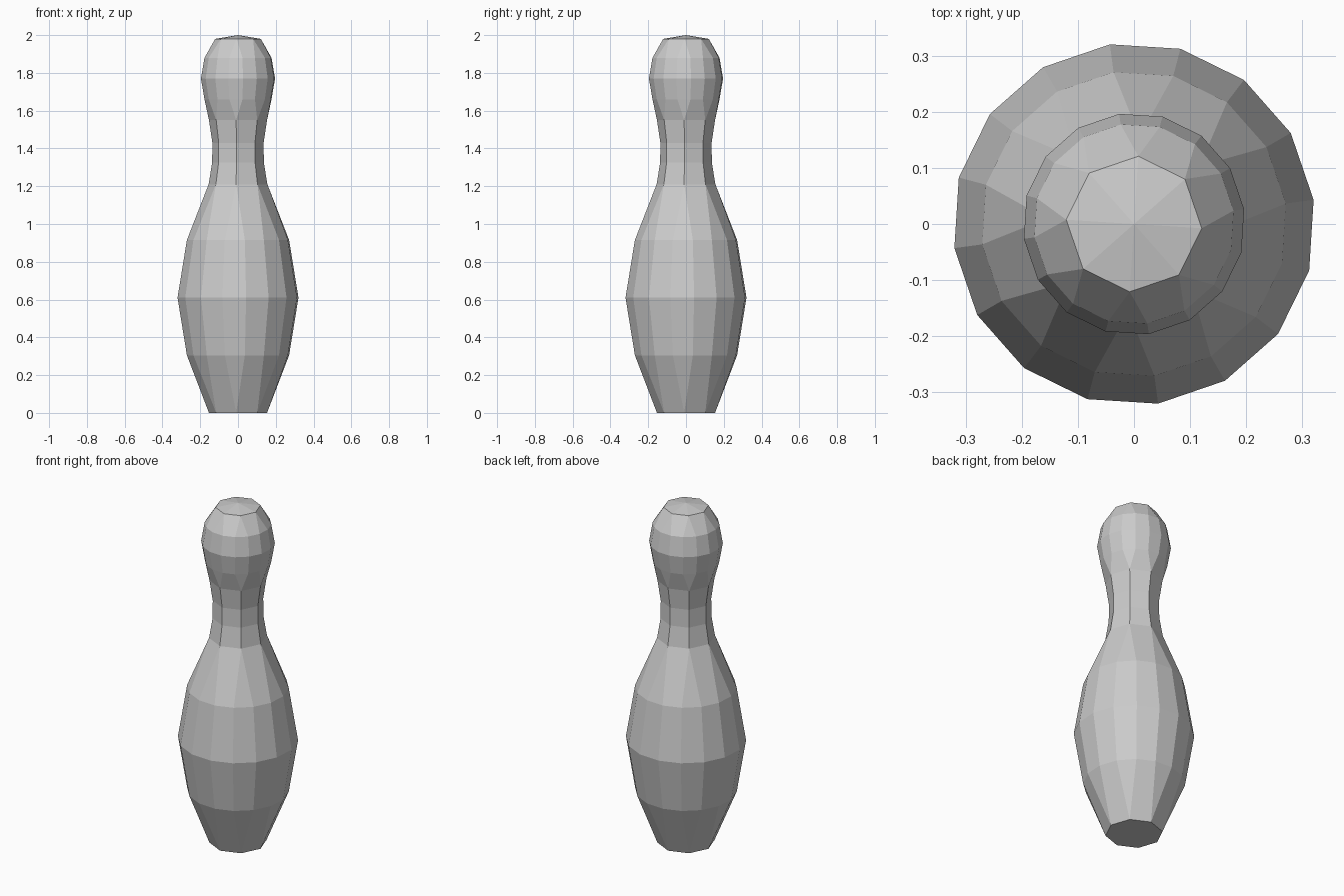
import bpy, bmesh
from math import cos, sin, radians

if "Cube" in bpy.data.objects:
    bpy.data.objects.remove(bpy.data.objects["Cube"])

# Profile rings from the base to the crown: (z, radius, sides)
PROFILE = [
    (0.0, 0.154, 8), (0.305, 0.273, 16), (0.61, 0.323, 16), (0.915, 0.273, 16),
    (1.21, 0.156, 8), (1.325, 0.137, 8), (1.43, 0.136, 8), (1.55, 0.154, 8),
    (1.66, 0.179, 16), (1.77, 0.198, 16), (1.88, 0.179, 16), (1.98, 0.121, 8),
]
TURN = -3.6  # slight twist of the whole pin, in degrees

bm = bmesh.new()


def ring(z, r, sides):
    # 16-sided rings straddle the corners of the 8-sided ones
    start = TURN - (11.25 if sides == 16 else 0)
    return [bm.verts.new((r * cos(radians(start + i * 360 / sides)),
                          r * sin(radians(start + i * 360 / sides)), z))
            for i in range(sides)]


def bridge(a, b):
    n = len(a)
    if n == len(b):
        for i in range(n):
            j = (i + 1) % n
            bm.faces.new((a[i], a[j], b[j], b[i]))
        return
    # 8 to 16 sides: one triangle and one quad per coarse side
    few, many = (a, b) if n == 8 else (b, a)
    for i in range(8):
        j = (i + 1) % 8
        bm.faces.new((few[i], many[2 * i], many[2 * i + 1]))
        bm.faces.new((few[i], few[j], many[2 * j], many[2 * i + 1]))


# Body, neck and head
rings = [ring(*p) for p in PROFILE]
for low, high in zip(rings, rings[1:]):
    bridge(low, high)

# Flat base and shallow crown
bm.faces.new(rings[0])
tip = bm.verts.new((0, 0, 2.0))
top = rings[-1]
for i in range(8):
    bm.faces.new((top[i], top[(i + 1) % 8], tip))

bmesh.ops.recalc_face_normals(bm, faces=bm.faces)
mesh = bpy.data.meshes.new("bowling_pin")
bm.to_mesh(mesh)
bm.free()
bpy.context.collection.objects.link(bpy.data.objects.new("bowling_pin", mesh))
